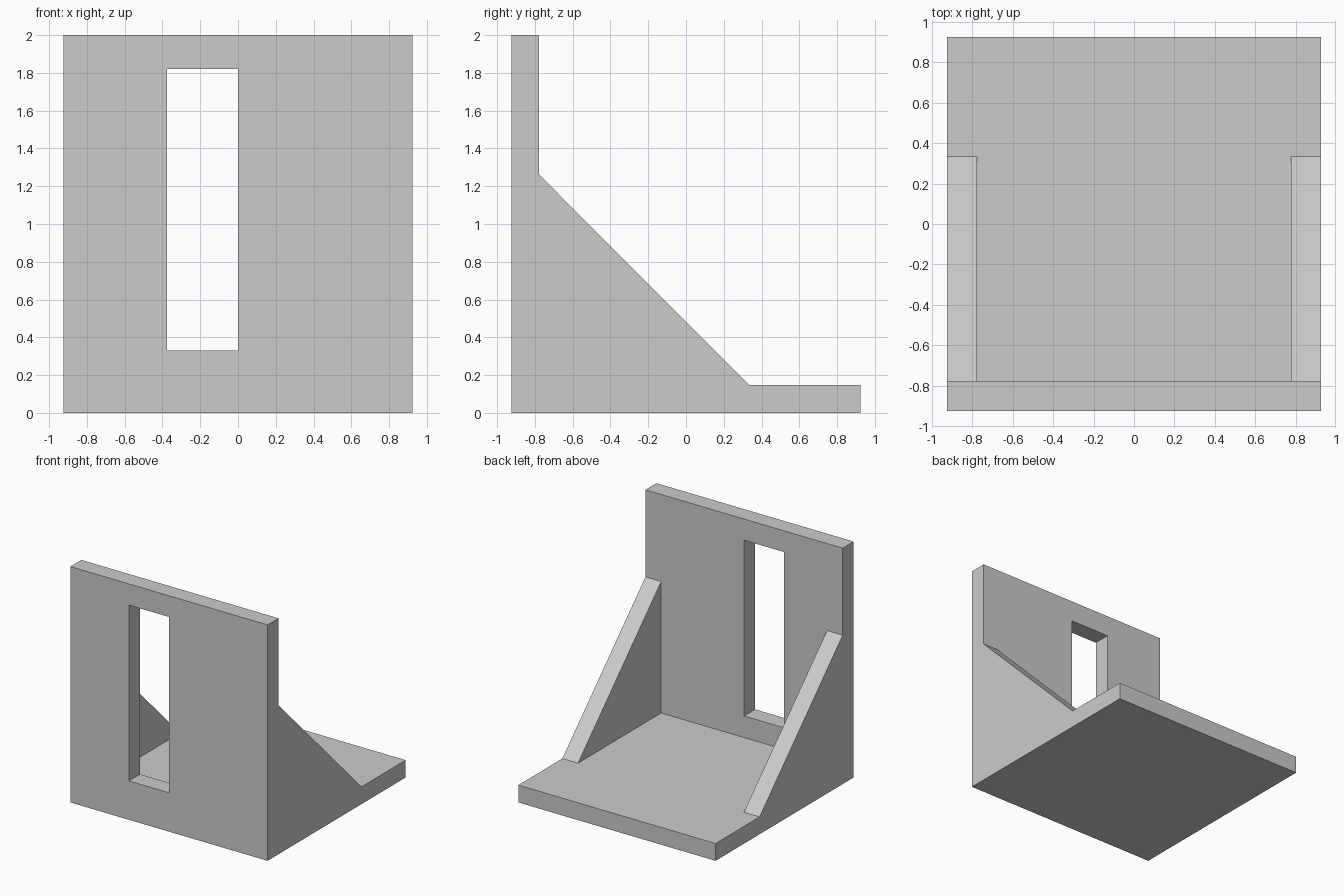
import bpy
import bmesh

default = bpy.data.objects.get("Cube")
if default:
    bpy.data.objects.remove(default, do_unlink=True)

HALF = 0.925          # half width and half depth
THICK = 0.147         # plate thickness
INNER = HALF - THICK  # inner face of the gussets
HEIGHT = 2.0

grey = bpy.data.materials.new("plain grey")
grey.use_nodes = True
colour = (0.6, 0.6, 0.6, 1)
grey.diffuse_color = colour
grey.node_tree.nodes["Principled BSDF"].inputs["Base Color"].default_value = colour


def extrude_profile(name, profile, x0, x1):
    """Solid made by sweeping a (y, z) outline along x."""
    bm = bmesh.new()
    face = bm.faces.new([bm.verts.new((x0, y, z)) for y, z in profile])
    swept = bmesh.ops.extrude_face_region(bm, geom=[face])["geom"]
    verts = [g for g in swept if isinstance(g, bmesh.types.BMVert)]
    bmesh.ops.translate(bm, verts=verts, vec=(x1 - x0, 0, 0))
    bmesh.ops.recalc_face_normals(bm, faces=bm.faces)
    mesh = bpy.data.meshes.new(name)
    bm.to_mesh(mesh)
    bm.free()
    mesh.materials.append(grey)
    obj = bpy.data.objects.new(name, mesh)
    bpy.context.collection.objects.link(obj)
    return obj


def box_outline(y0, y1, z0, z1):
    return [(y0, z0), (y1, z0), (y1, z1), (y0, z1)]


# Bracket side outline: base plate, upright plate and sloping gusset
bracket = extrude_profile("angle_bracket", [
    (-HALF, 0), (HALF, 0), (HALF, THICK), (0.335, THICK),
    (-INNER, 1.262), (-INNER, HEIGHT), (-HALF, HEIGHT)], -HALF, HALF)

# Cutters: the space between the gussets and the slot in the upright
cutters = [
    extrude_profile("gusset_gap_cutter",
                    box_outline(-INNER, 1.2, THICK, 2.2), -INNER, INNER),
    extrude_profile("slot_cutter",
                    box_outline(-1.2, -0.5, 0.33, 1.82), -0.375, 0),
]
for cutter in cutters:
    cutter.hide_render = True
    mod = bracket.modifiers.new(cutter.name, 'BOOLEAN')
    mod.operation = 'DIFFERENCE'
    mod.solver = 'EXACT'
    mod.object = cutter

# Bake the cuts and remove the cutters
graph = bpy.context.evaluated_depsgraph_get()
cut_mesh = bpy.data.meshes.new_from_object(bracket.evaluated_get(graph))
bracket.modifiers.clear()
bracket.data = cut_mesh
for cutter in cutters:
    bpy.data.objects.remove(cutter, do_unlink=True)
